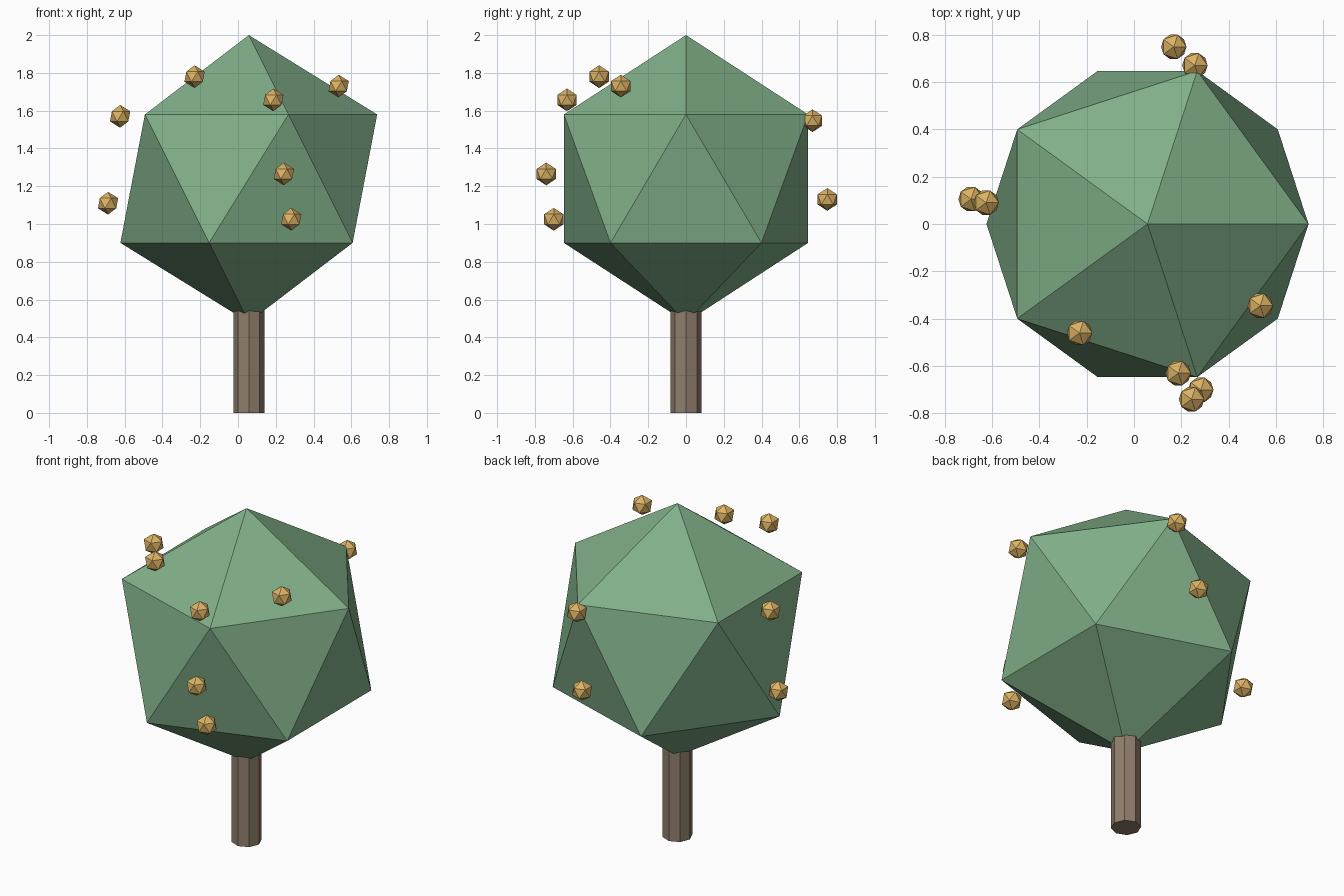
import bpy

if "Cube" in bpy.data.objects:
    bpy.data.objects.remove(bpy.data.objects["Cube"])

CX = 0.057  # trunk and crown axis


def material(name, rgb):
    m = bpy.data.materials.new(name)
    m.diffuse_color = (*rgb, 1)
    m.use_nodes = True
    m.node_tree.nodes["Principled BSDF"].inputs["Base Color"].default_value = m.diffuse_color
    return m


def finish(name, mat):
    ob = bpy.context.object
    ob.name = name
    ob.data.materials.append(mat)


def ball(name, radius, loc, mat):
    bpy.ops.mesh.primitive_ico_sphere_add(subdivisions=1, radius=radius, location=loc)
    finish(name, mat)


bark = material("bark", (0.28, 0.21, 0.15))
leaf = material("leaf", (0.22, 0.43, 0.25))
orange = material("fruit_skin", (0.72, 0.45, 0.13))

# Eight-sided trunk, running up into the crown
bpy.ops.mesh.primitive_cylinder_add(vertices=8, radius=0.082, depth=0.7,
                                    location=(CX, 0, 0.35))
finish("trunk", bark)

# Faceted crown
ball("crown", 0.76, (CX, 0, 1.24), leaf)

# Fruit scattered around the crown
fruit = [
    (-0.23, -0.46, 1.78), (0.533, -0.345, 1.73), (0.187, -0.63, 1.657),
    (-0.624, 0.09, 1.57), (0.243, -0.74, 1.265), (-0.688, 0.105, 1.11),
    (0.282, -0.70, 1.025), (0.257, 0.67, 1.547), (0.168, 0.748, 1.13),
]
for i, loc in enumerate(fruit, 1):
    ball(f"fruit_{i}", 0.06, loc, orange)
